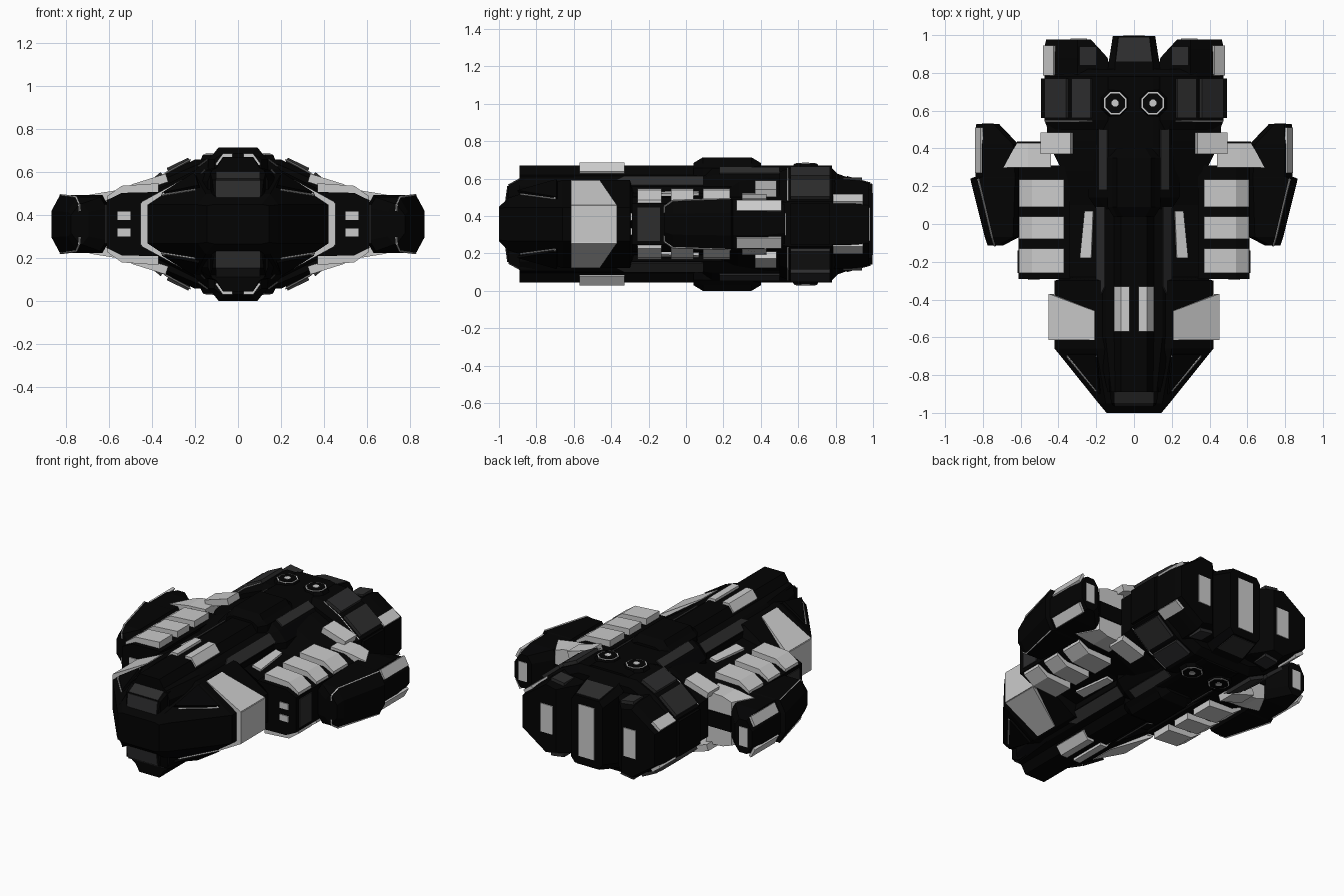
import bpy, bmesh, math
from mathutils import Vector, Matrix

if "Cube" in bpy.data.objects:
    bpy.data.objects.remove(bpy.data.objects["Cube"])

ZC = 0.357  # the ship is mirrored about this height


def paint(name, v):
    m = bpy.data.materials.new(name)
    m.diffuse_color = (v, v, min(1, v * 1.03), 1)
    m.use_nodes = True
    m.node_tree.nodes["Principled BSDF"].inputs["Base Color"].default_value = m.diffuse_color
    return m


BLACK, GREY, WHITE = paint("black", 0.001), paint("dark_grey", 0.026), paint("white", 1.0)


def finish(name, bm, mat, mx=True, mz=True):
    bmesh.ops.recalc_face_normals(bm, faces=bm.faces)
    me = bpy.data.meshes.new(name)
    bm.to_mesh(me)
    bm.free()
    me.materials.append(mat)
    ob = bpy.data.objects.new(name, me)
    ob.location.z = ZC
    bpy.context.collection.objects.link(ob)
    if mx or mz:
        mod = ob.modifiers.new("mirror", 'MIRROR')
        mod.use_axis = (mx, False, mz)
        mod.use_mirror_merge = False
    return ob


def half(q):   # add the lower half of a cross-section
    return q + [(x, -z) for x, z in reversed(q)]


def full(q):   # quarter cross-section to a closed ring
    r = half(q)
    return r + [(-x, z) for x, z in reversed(r)]


def loft(name, mat, sections, ring=full, mx=False, mz=False):
    bm = bmesh.new()
    rings = [[bm.verts.new((x, y, z)) for x, z in ring(q)] for y, q in sections]
    n = len(rings[0])
    for a, b in zip(rings, rings[1:]):
        for i in range(n):
            j = (i + 1) % n
            bm.faces.new((a[i], a[j], b[j], b[i]))
    bm.faces.new(rings[0])
    bm.faces.new(rings[-1])
    return finish(name, bm, mat, mx, mz)


def plate(name, mat, pts, t=0.02, mx=True, mz=True):
    p = [Vector(v) for v in pts]
    n = (p[1] - p[0]).cross(p[2] - p[0]).normalized() * t / 2
    bm = bmesh.new()
    a = [bm.verts.new(v + n) for v in p]
    b = [bm.verts.new(v - n) for v in p]
    bm.faces.new(a)
    bm.faces.new(b)
    for i in range(len(p)):
        j = (i + 1) % len(p)
        bm.faces.new((a[i], a[j], b[j], b[i]))
    return finish(name, bm, mat, mx, mz)


def trim(name, pts, r=0.006):   # thin white line along a path
    bm = bmesh.new()
    for p, q in zip(pts, pts[1:]):
        p, q = Vector(p), Vector(q)
        d = q - p
        m = Matrix.Translation((p + q) / 2) @ d.to_track_quat('Z', 'Y').to_matrix().to_4x4()
        bmesh.ops.create_cone(bm, cap_ends=True, segments=4, radius1=r, radius2=r,
                              depth=d.length, matrix=m)
    return finish(name, bm, WHITE)


def slope(x0, z0, x1, z1, y0, y1):   # quad lying on a side slope
    return [(x0, y0, z0), (x1, y0, z1), (x1, y1, z1), (x0, y1, z0)]


# Main hull with wedge nose
mid = [(.2, .165), (.36, .13)]
loft("main_hull", BLACK, [
    (-1, [(.11, .092), (.145, .085)]), (-.95, [(.15, .14), (.187, .09)]),
    (-.66, [(.2, .235), (.42, .09)]), (-.3, [(.2, .235), (.42, .09)]),
    (-.28, mid), (.1, mid), (.28, [(.2, .235), (.38, .14)]), (.44, [(.2, .25), (.46, .12)]),
    (.56, [(.2, .25), (.46, .12)])])
loft("nose_block", BLACK, [(-.965, [(.105, .095)]), (-.95, [(.12, .205)]),
                           (-.88, [(.13, .243)]), (-.6, [(.14, .243)])])
plate("nose_lower_panel", GREY, [(-.103, -.966, .1), (.103, -.966, .1),
                                 (.103, -.952, .203), (-.103, -.952, .203)], .008, mx=False)
plate("nose_upper_panel", GREY, [(-.103, -.949, .207), (.103, -.949, .207),
                                 (.103, -.885, .242), (-.103, -.885, .242)], .01, mx=False)
plate("cheek_panel", BLACK, [(.18, -.9, .175), (.35, -.69, .14), (.2, -.69, .235)], .015)
trim("cheek_trim", [(.2, -.885, .16), (.355, -.7, .135), (.2, -.7, .235)], .005)

# Central spine
front = [(.07, .312), (.105, .262), (.15, .252), (.2, .2)]
rear = [(.1, .312), (.13, .305), (.19, .26), (.24, .2)]
loft("spine", BLACK, [(-.89, [(.07, .312), (.1, .262), (.12, .252), (.14, .2)]),
                      (-.6, front), (.08, front), (.14, rear), (.78, rear)])
plate("spine_front_panel", GREY, [(.152, -.33, .254), (.198, -.43, .204),
                                  (.198, .09, .204), (.152, .09, .254)], .012)
plate("spine_rear_panel", GREY, slope(.14, .3, .185, .267, .18, .5), .012)
loft("spine_pad", WHITE, [(y, [(.025, .29), (.025, .328), (.07, .328), (.105, .28), (.09, .26)])
                          for y in (-.57, -.33)], ring=list, mx=True, mz=True)
plate("spine_vent", WHITE, [(.225, -.18, .165), (.285, -.18, .152),
                            (.26, .07, .158), (.215, .07, .168)], .02)

# Dorsal and belly pods
pod = [(.09, .357), (.115, .325), (.14, .3)]
tip = [(.06, .327), (.09, .315), (.11, .3)]
loft("dorsal_belly_pod", BLACK, [(.04, tip), (.09, pod), (.35, pod), (.40, tip)])

# White shoulder band
plate("band_slope", WHITE, [(.2, -.615, .216), (.44, -.615, .085),
                            (.44, -.37, .085), (.2, -.46, .216)], .04)
plate("band_side", WHITE, slope(.435, .098, .435, -.098, -.615, -.37), .035, mz=False)

# Side boxes with armour slats
loft("side_box", BLACK, [(y, [(.34, .15), (.54, .145), (.612, .11)]) for y in (-.29, .31)],
     ring=half, mx=True)
for i, (a, b) in enumerate(((-.26, -.13), (-.08, .04), (.09, .235))):
    loft(f"armour_slat_{i+1}", WHITE,
         [(y, [(.37, .09), (.37, .19), (.54, .178), (.608, .13), (.608, .09)]) for y in (a, b)],
         ring=list, mx=True, mz=True)
plate("box_side_panel", GREY, slope(.613, .09, .613, -.09, -.26, -.14), .01, mz=False)
plate("box_window", WHITE, [(.5, -.291, .02), (.56, -.291, .02),
                            (.56, -.291, .058), (.5, -.291, .058)], .01)

# Struts linking hull and nacelles
loft("strut", WHITE, [(y, [(.44, .165), (.56, .158), (e, .137)]) for y, e in ((.3, .69), (.43, .62))],
     ring=half, mx=True)
plate("strut_gap", BLACK, [(.46, .43, -.05), (.62, .43, -.05), (.62, .43, .05), (.46, .43, .05)],
      .015, mz=False)
plate("strut_cover", WHITE, slope(.33, .215, .49, .165, .37, .485), .04)


# Nacelles
def pod_ring(x0, x1, h):
    return [(x0, h * .6), (x0 + .03, h), (x1 - .04, h), (x1, h * .45)]


loft("nacelle", BLACK, [(-.115, pod_ring(.695, .775, .095)), (-.07, pod_ring(.61, .79, .125)),
                        (.24, pod_ring(.6, .867, .135)), (.25, pod_ring(.6, .84, .132)),
                        (.42, pod_ring(.61, .84, .132)), (.53, pod_ring(.715, .835, .105))],
     ring=half, mx=True)
trim("nacelle_trim", [(.735, -.115, .06), (.738, -.115, .094), (.752, -.07, .126),
                      (.825, .24, .135)], .005)
plate("nacelle_tail_strip", WHITE, slope(.806, .126, .836, .07, .27, .51), .016)
plate("nacelle_exhaust", WHITE, [(.745, .53, -.06), (.805, .53, -.06),
                                 (.805, .53, .06), (.745, .53, .06)], .008, mz=False)

# Rear hull with grey armour blocks
loft("rear_hull", BLACK, [(.5, [(.18, .28), (.32, .22), (.455, .11)]),
                          (.55, [(.2, .3), (.335, .235), (.475, .12)]),
                          (.78, [(.2, .3), (.335, .235), (.475, .12)]),
                          (.82, [(.18, .26), (.32, .2), (.45, .1)])])
plate("rear_block_inner", GREY, slope(.225, .295, .325, .247, .56, .77), .03)
plate("rear_block_outer", GREY, slope(.35, .23, .465, .135, .56, .77), .03)
plate("rear_block_side", BLACK, slope(.478, .11, .478, -.11, .56, .77), .03, mz=False)
trim("rear_hull_trim", [(.22, .545, .3), (.335, .545, .238), (.47, .545, .125)], .004)

# Octagonal turrets
for nm, mat, r1, r2, z0, z1 in (("turret_base", BLACK, .085, .068, .29, .322),
                                ("turret_ring", WHITE, .066, .064, .31, .325),
                                ("turret_cap", BLACK, .058, .056, .31, .327),
                                ("turret_dot", WHITE, .02, .02, .31, .329)):
    bm = bmesh.new()
    m = Matrix.Translation((.1, .64, (z0 + z1) / 2)) @ Matrix.Rotation(math.pi / 8, 4, 'Z')
    bmesh.ops.create_cone(bm, cap_ends=True, segments=8, radius1=r1, radius2=r2,
                          depth=z1 - z0, matrix=m)
    finish(nm, bm, mat)

# Engines
loft("side_engine", BLACK, [(.78, [(.12, .22), (.3, .24), (.475, .11)]),
                            (.88, [(.14, .215), (.3, .237), (.475, .11)]),
                            (.93, [(.185, .21), (.3, .232), (.475, .105)]),
                            (.978, [(.23, .2), (.3, .215), (.465, .1)])], ring=half, mx=True)
plate("side_engine_strip", WHITE, slope(.42, .153, .475, .112, .785, .945), .02)
plate("side_engine_block", GREY, slope(.2, .225, .29, .238, .84, .94), .02)
plate("side_engine_exhaust", WHITE, [(.25, .978, -.09), (.335, .978, -.09),
                                     (.335, .978, .09), (.25, .978, .09)], .01, mz=False)
loft("centre_engine", BLACK, [(.78, [(.1, .28), (.14, .24)]), (.85, [(.1, .255), (.135, .215)]),
                              (.996, [(.085, .215), (.112, .18)])])
plate("centre_engine_panel", GREY, [(-.095, .86, .253), (.095, .86, .253),
                                    (.08, .985, .219), (-.08, .985, .219)], .008, mx=False)
plate("centre_exhaust", WHITE, [(-.055, .996, -.165), (.055, .996, -.165),
                                (.055, .996, .165), (-.055, .996, .165)], .008, False, False)
